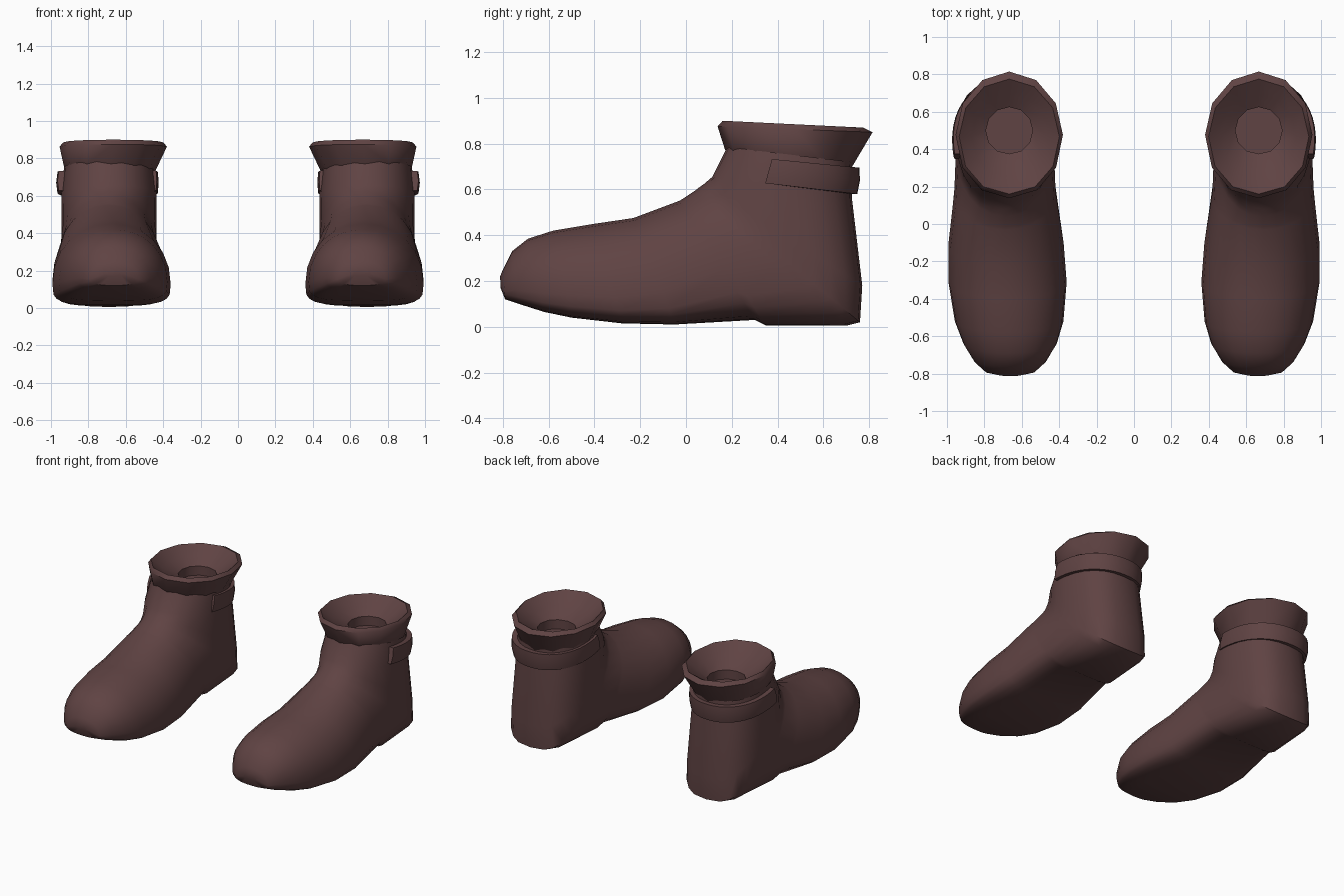
import bpy, bmesh, math

if "Cube" in bpy.data.objects:
    bpy.data.objects.remove(bpy.data.objects["Cube"])

leather = bpy.data.materials.new("brown leather")
leather.diffuse_color = (0.115, 0.056, 0.056, 1)
leather.use_nodes = True
leather.node_tree.nodes["Principled BSDF"].inputs["Base Color"].default_value = leather.diffuse_color


def clamp(v):
    return max(0.0, min(1.0, v))


def section(front, back, w, cx, f=0.5, n_low=2.0, sides=24, start=0.0, sweep=360.0):
    """Superellipse ring between a front/top point and a back/bottom point (y, z)."""
    pts = []
    for i in range(sides if sweep == 360 else sides + 1):
        a = math.radians(start + sweep * i / sides)
        c, s = math.cos(a), math.sin(a)
        n = 2.1 if s >= 0 else n_low
        x = math.copysign(abs(c) ** (2 / n), c) * w
        h = abs(s) ** (2 / n)
        v = f + (1 - f) * h if s >= 0 else f - f * h
        pts.append((cx + x, back[0] + (front[0] - back[0]) * v,
                    back[1] + (front[1] - back[1]) * v))
    return pts


def loft(name, rings, cap_first=False, cap_last=False, band=False, angle=40):
    """Skin the rings, shade smooth and mirror to the other foot."""
    bm = bmesh.new()
    vs = [[bm.verts.new(p) for p in r] for r in rings]
    n = len(rings[0])
    pairs = list(zip(vs, vs[1:]))
    if band:
        pairs.append((vs[-1], vs[0]))
    for a, b in pairs:
        for i in range(n - 1 if band else n):
            j = (i + 1) % n
            bm.faces.new((a[i], a[j], b[j], b[i]))
    if cap_first:
        bm.faces.new(vs[0][::-1])
    if cap_last:
        bm.faces.new(vs[-1])
    if band:
        bm.faces.new([r[0] for r in vs])
        bm.faces.new([r[-1] for r in vs][::-1])
    bmesh.ops.recalc_face_normals(bm, faces=bm.faces)
    me = bpy.data.meshes.new(name)
    bm.to_mesh(me)
    bm.free()
    me.materials.append(leather)
    ob = bpy.data.objects.new(name, me)
    bpy.context.collection.objects.link(ob)
    bpy.ops.object.select_all(action='DESELECT')
    ob.select_set(True)
    bpy.context.view_layer.objects.active = ob
    bpy.ops.object.shade_smooth_by_angle(angle=math.radians(angle))
    ob.modifiers.new("other_foot", 'MIRROR').use_mirror_merge = False


def foot_section(front, back, w):
    """Flat sole and low widest line on the foot, rounder at the toe tip and ankle."""
    y = front[0]
    low = 2.3 if y < -.78 else 2.2 + 1.7 * clamp((.15 - y) / .25)
    f = .26 + .24 * clamp((y + .3) / .4)
    cx = .69 - .028 * clamp((-.1 - y) / .6)
    return section(front, back, w, cx, f, low)


# Boot body: sections fan from the toe, around the heel and up to the ankle
body = [
    # front/top     back/bottom   half width
    ((-.812, .22), (-.81, .17), .05),
    ((-.80, .25), (-.79, .12), .13),
    ((-.76, .33), (-.73, .10), .19),
    ((-.69, .385), (-.62, .065), .25),
    ((-.58, .42), (-.50, .04), .29),
    ((-.40, .45), (-.28, .015), .316),
    ((-.23, .475), (-.05, .01), .308),
    ((-.03, .55), (.30, .03), .272),
    ((-.015, .558), (.35, .005), .27),
    ((.04, .595), (.70, .005), .262),
    ((.055, .607), (.76, .02), .26),
    ((.08, .625), (.77, .18), .253),
    ((.115, .655), (.725, .56), .255),
    ((.18, .785), (.725, .72), .24),
]
loft("boot_body", [foot_section(*s) for s in body], cap_first=True)

# Ankle strap: raised band over the outer side and around the back
strap = []
for t, out in ((0, 0), (0, 1), (.5, 1.2), (1, 1), (1, 0)):
    strap.append(section((.13 + .04 * t - .02 * out, .655 + .1 * t),
                         (.715 + .01 * t + .033 * out, .58 + .115 * t),
                         .243 + .026 * out, .69 + .007 * out,
                         n_low=2.2, start=14, sweep=-210))
loft("ankle_strap", strap, band=True)

# Flared collar with a funnel opening
collar = [
    ((.185, .755), (.72, .69), .235),
    ((.17, .775), (.735, .715), .246),
    ((.138, .875), (.815, .85), .287),
    ((.16, .90), (.775, .87), .268),
    ((.25, .83), (.69, .815), .20),
]
rings = [section(f, b, w, .682 if w in (.235, .246) else .667, sides=12)
         for f, b, w in collar]
# Leg hole and its floor
for z in (.775, .71):
    rings.append(section((.375, z), (.625, z), .125, .667, sides=12))
loft("flared_collar", rings, cap_last=True, angle=50)
